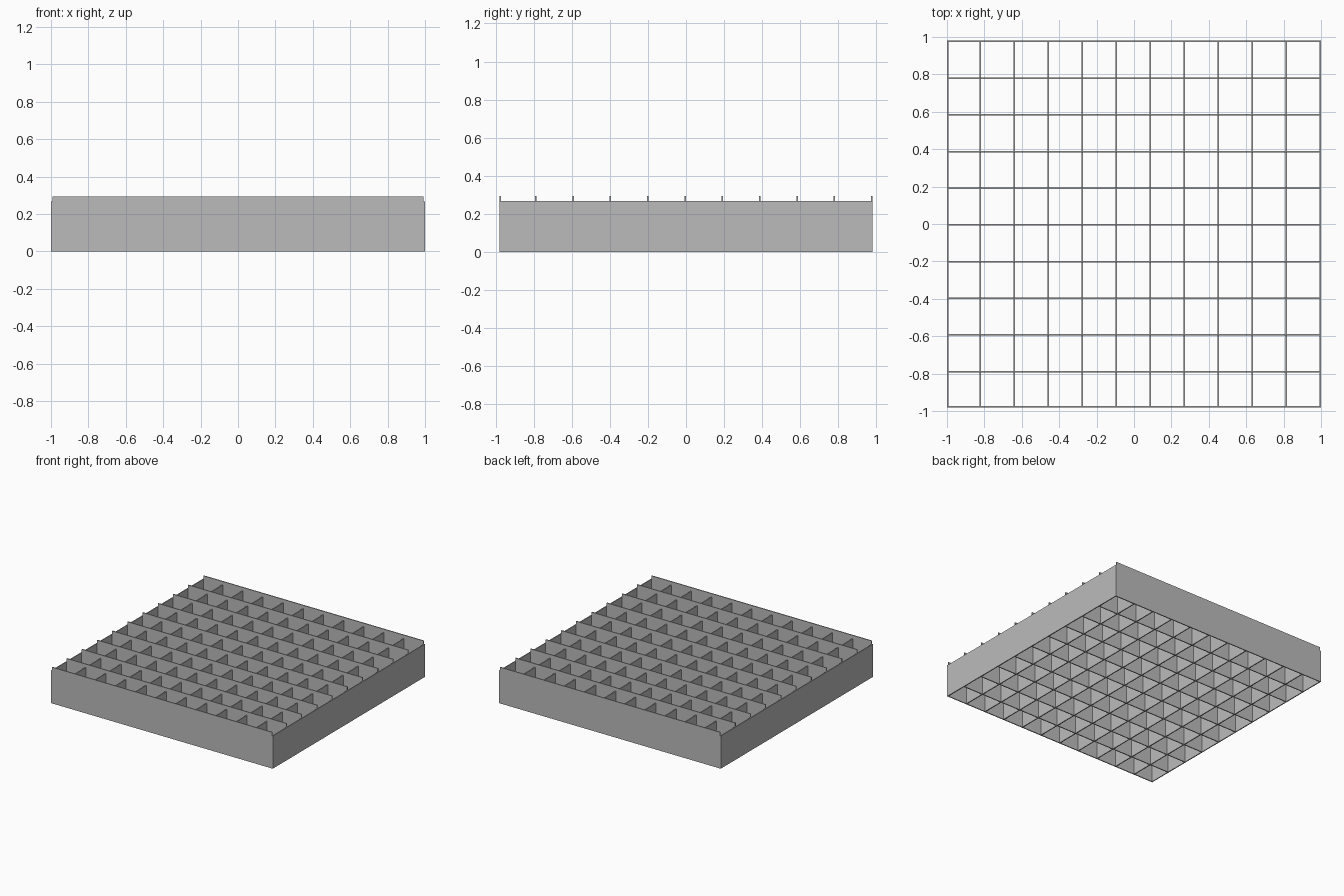
import bpy

if "Cube" in bpy.data.objects:
    bpy.data.objects.remove(bpy.data.objects["Cube"], do_unlink=True)

WIDTH, DEPTH = 2.0, 1.96
LOW, HIGH = 0.267, 0.295
T = 0.008
COLUMNS, ROWS = 11, 10

grey = bpy.data.materials.new("plain grey")
grey.use_nodes = True
colour = (0.5, 0.5, 0.5, 1)
grey.diffuse_color = colour
grey.node_tree.nodes["Principled BSDF"].inputs["Base Color"].default_value = colour


def panel(name, x, y, size):
    """Thin upright board standing on the floor."""
    bpy.ops.mesh.primitive_cube_add(size=1, location=(x, y, size[2] / 2))
    ob = bpy.context.object
    ob.name = name
    ob.scale = size
    bpy.ops.object.transform_apply(location=False, rotation=False, scale=True)
    ob.data.materials.append(grey)
    return ob


def repeat(ob, count, step):
    """Line up copies of a board at a fixed spacing."""
    mod = ob.modifiers.new("Array", "ARRAY")
    mod.count = count
    mod.use_relative_offset = False
    mod.use_constant_offset = True
    mod.constant_offset_displace = step


# Low side walls, running front to back
for name, side in (("right_wall", -1), ("left_wall", 1)):
    panel(name, side * (WIDTH - T) / 2, 0, (T, DEPTH, LOW))

# Tall front and back walls, held between the side walls
inner = WIDTH - 2 * T
for name, side in (("front_wall", -1), ("back_wall", 1)):
    panel(name, 0, side * (DEPTH - T) / 2, (inner, T, HIGH))

# Low dividers, running front to back
step = WIDTH / COLUMNS
dividers = panel("low_dividers", -WIDTH / 2 + step - 0.003, 0, (T, DEPTH - 2 * T, LOW))
repeat(dividers, COLUMNS - 1, (step, 0, 0))

# Tall dividers, running side to side
step = DEPTH / ROWS
dividers = panel("tall_dividers", 0, -DEPTH / 2 + step - 0.005, (inner, T, HIGH))
repeat(dividers, ROWS - 1, (0, step, 0))
